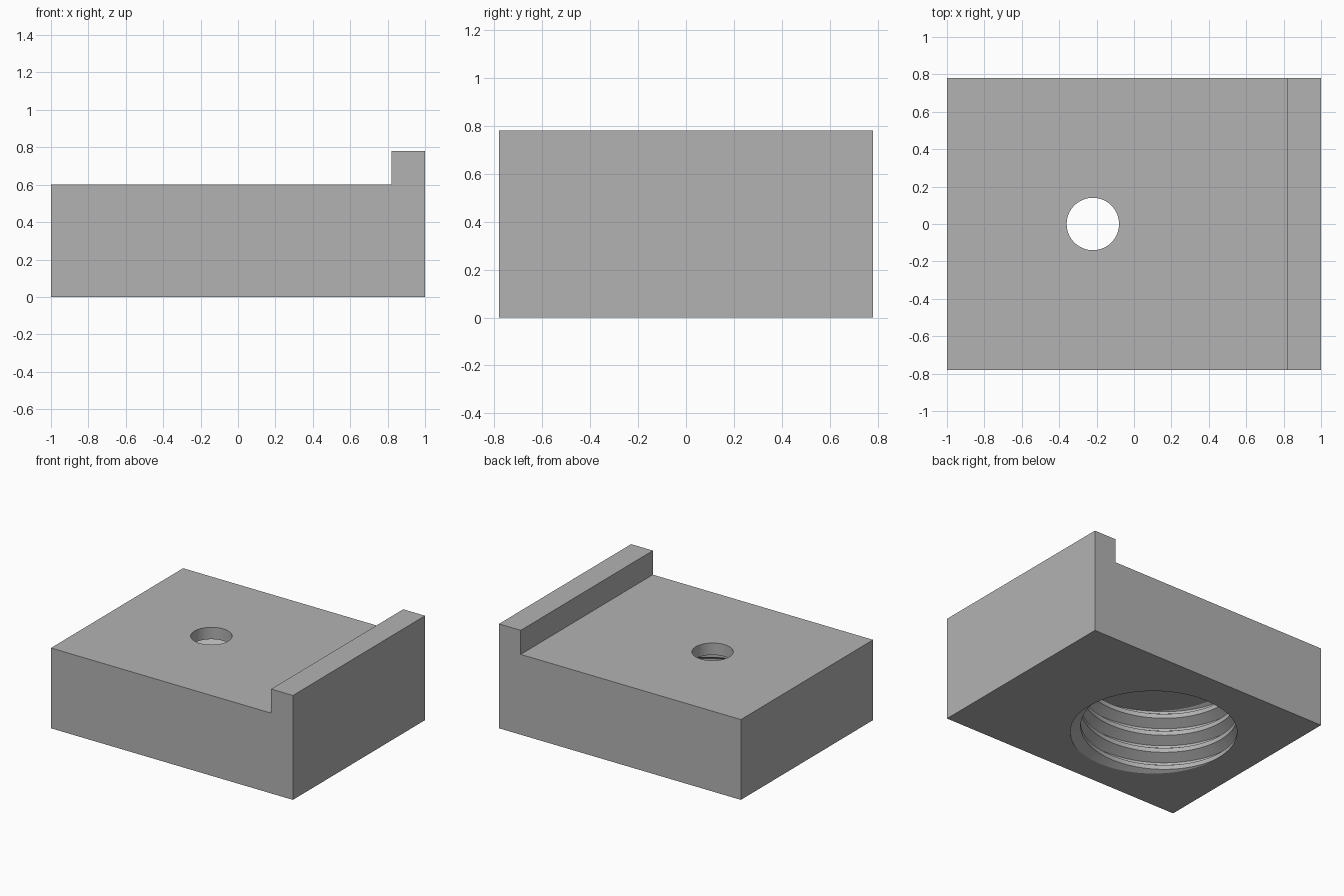
import bpy, bmesh, math

if "Cube" in bpy.data.objects:
    bpy.data.objects.remove(bpy.data.objects["Cube"], do_unlink=True)

# Overall dimensions
HALF_X, HALF_Y = 1.0, 0.78
DECK, LIP_TOP, LIP_X = 0.6, 0.78, 0.82
BORE_X, DRILL_R = -0.22, 0.14
BORE_TOP, BORE_BOTTOM = 0.511, -0.02

# Thread dimensions
MINOR, MAJOR, PITCH = 0.53, 0.60, 0.1333
STEPS = 96
START = math.radians(-40)      # where a groove runs out of the underside

grey = bpy.data.materials.new("plain_grey")
grey.use_nodes = True
grey.diffuse_color = (0.45, 0.45, 0.45, 1)
grey.node_tree.nodes["Principled BSDF"].inputs["Base Color"].default_value = grey.diffuse_color


def make_object(name, bm):
    bmesh.ops.recalc_face_normals(bm, faces=bm.faces)
    mesh = bpy.data.meshes.new(name)
    bm.to_mesh(mesh)
    bm.free()
    mesh.materials.append(grey)
    obj = bpy.data.objects.new(name, mesh)
    bpy.context.collection.objects.link(obj)
    return obj


def thread_radius(z, angle):
    """Radius of a trapezoidal helical thread, groove centred on START at z = 0."""
    u = (z / PITCH - (angle - START) / math.tau) % 1.0
    d = min(u, 1 - u)          # distance from the groove centre, in pitches
    t = min(max((d - 1 / 16) / (5 / 16), 0), 1)
    return MAJOR + (MINOR - MAJOR) * t


# Block with the raised lip: extruded side profile
bm = bmesh.new()
profile = [(-HALF_X, 0), (HALF_X, 0), (HALF_X, LIP_TOP),
           (LIP_X, LIP_TOP), (LIP_X, DECK), (-HALF_X, DECK)]
face = bm.faces.new([bm.verts.new((x, -HALF_Y, z)) for x, z in profile])
side = bmesh.ops.extrude_face_region(bm, geom=[face])["geom"]
for v in side:
    if isinstance(v, bmesh.types.BMVert):
        v.co.y = HALF_Y
block = make_object("block", bm)

# Cutter for the threaded bore: helical bands trimmed flat at both ends
bm = bmesh.new()
breaks = [-1 / 16, 1 / 16, 3 / 8, 5 / 8]
columns = []
for i in range(STEPS + 1):
    a = math.tau * i / STEPS
    column = []
    for k in range(-3, 7):
        for u in breaks:
            z = PITCH * (k + u + (a - START) / math.tau)
            z = min(max(z, BORE_BOTTOM), BORE_TOP)
            r = thread_radius(z, a)
            column.append(bm.verts.new((BORE_X + r * math.cos(a), r * math.sin(a), z)))
    columns.append(column)
for left, right in zip(columns, columns[1:]):
    for j in range(len(left) - 1):
        bm.faces.new((left[j], right[j], right[j + 1], left[j + 1]))
bmesh.ops.remove_doubles(bm, verts=bm.verts, dist=1e-5)
bmesh.ops.holes_fill(bm, edges=[e for e in bm.edges if e.is_boundary], sides=0)
bore_cutter = make_object("bore_cutter", bm)

# Cutter for the small through hole
bm = bmesh.new()
bmesh.ops.create_cone(bm, cap_ends=True, segments=64, radius1=DRILL_R,
                      radius2=DRILL_R, depth=0.5)
bmesh.ops.translate(bm, verts=bm.verts, vec=(BORE_X, 0, DECK))
hole_cutter = make_object("hole_cutter", bm)

# Cut both openings, then drop the cutters
bpy.ops.object.select_all(action="DESELECT")
block.select_set(True)
bpy.context.view_layer.objects.active = block
for cutter in (bore_cutter, hole_cutter):
    cutter.hide_render = True
    mod = block.modifiers.new(cutter.name, "BOOLEAN")
    mod.operation = "DIFFERENCE"
    mod.solver = "EXACT"
    mod.object = cutter
    bpy.ops.object.modifier_apply(modifier=mod.name)
    bpy.data.objects.remove(cutter, do_unlink=True)

bpy.ops.object.shade_smooth_by_angle(angle=math.radians(20))
